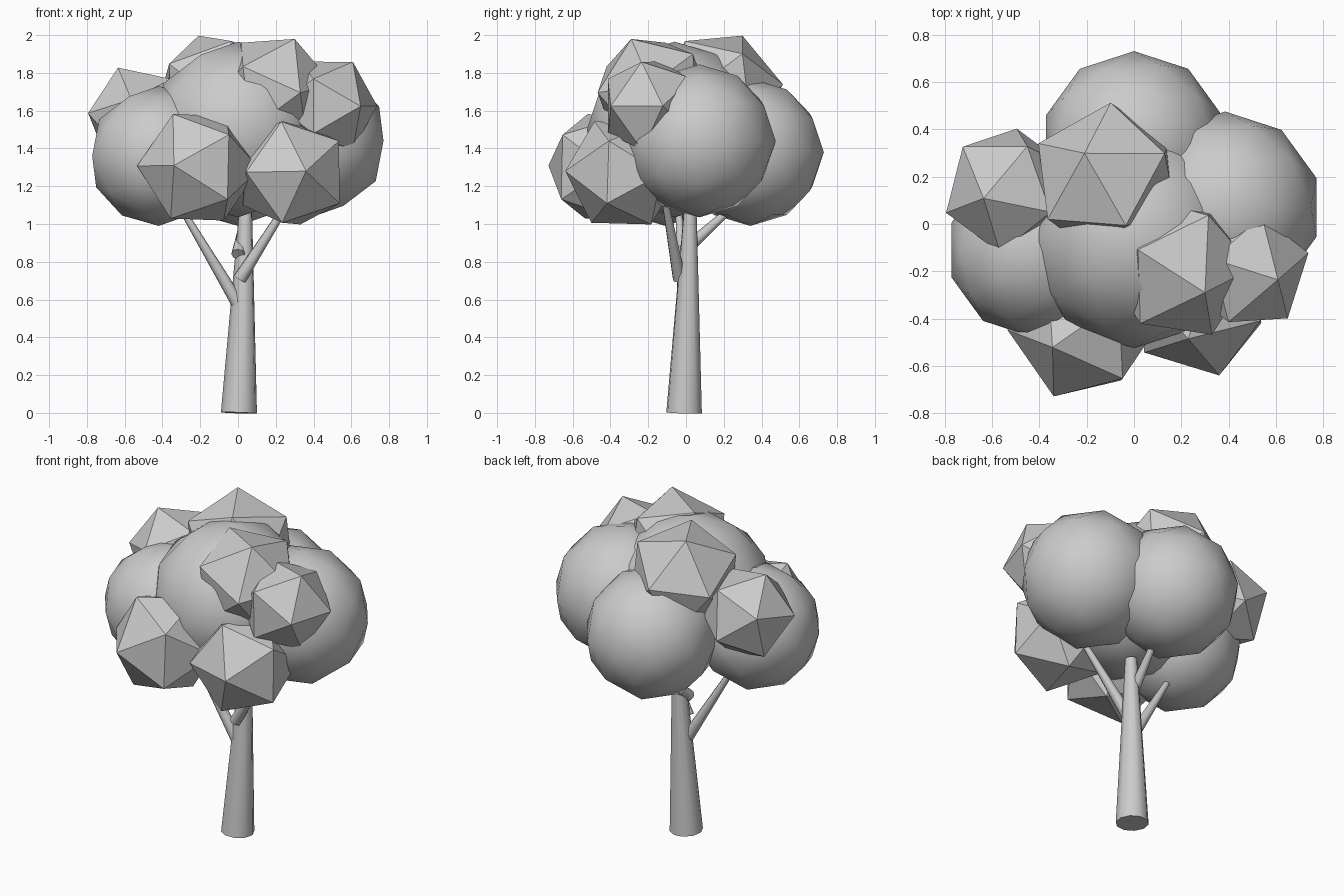
import bpy
import math
from mathutils import Matrix, Vector

cube = bpy.data.objects.get("Cube")
if cube:
    bpy.data.objects.remove(cube, do_unlink=True)

grey = bpy.data.materials.new("plain_grey")
grey.use_nodes = True
grey.diffuse_color = (0.6, 0.6, 0.6, 1)
grey.node_tree.nodes["Principled BSDF"].inputs["Base Color"].default_value = (0.6, 0.6, 0.6, 1)


def finish(name, smooth_angle=None):
    ob = bpy.context.object
    ob.name = name
    ob.data.materials.append(grey)
    if smooth_angle:
        bpy.ops.object.shade_smooth_by_angle(angle=math.radians(smooth_angle))
    return ob


def limb(name, start, end, r_start, r_end, sides):
    """Tapered round limb between two points."""
    a, b = Vector(start), Vector(end)
    bpy.ops.mesh.primitive_cone_add(
        vertices=sides, radius1=r_start, radius2=r_end, depth=(b - a).length,
        location=(a + b) / 2, rotation=(b - a).to_track_quat('Z', 'Y').to_euler())
    return finish(name, 60)


def round_clump(name, centre, radius):
    """Smooth ball of leaves."""
    bpy.ops.mesh.primitive_ico_sphere_add(subdivisions=2, radius=radius, location=centre)
    return finish(name, 60)


def faceted_clump(name, centre, radius, corner, next_corner):
    """Flat icosahedron turned so two neighbouring corners point at the given spots."""
    c = Vector(centre)
    z = (Vector(corner) - c).normalized()
    y = z.cross(Vector(next_corner) - c).normalized()
    x = y.cross(z)
    bpy.ops.mesh.primitive_ico_sphere_add(subdivisions=1, radius=radius)
    ob = finish(name)
    ob.matrix_world = Matrix.Translation(c) @ Matrix((x, y, z)).transposed().to_4x4()
    return ob


# Trunk and branches
limb("trunk", (0.005, -0.01, 0), (0.04, 0.022, 1.06), 0.096, 0.035, 10)
limb("right_branch", (0.0, -0.01, 0.58), (-0.31, -0.04, 1.1), 0.036, 0.016, 8)
limb("left_branch", (0.01, -0.035, 0.71), (0.27, -0.11, 1.12), 0.036, 0.018, 8)
limb("back_branch", (0.0, -0.03, 0.84), (0.05, 0.27, 1.11), 0.036, 0.016, 8)

# Smooth foliage
round_clump("right_foliage", (-0.42, -0.11, 1.36), 0.37)
round_clump("left_foliage", (0.385, 0.07, 1.44), 0.405)
round_clump("back_foliage", (0.0, 0.34, 1.38), 0.39)
round_clump("centre_foliage", (0.0, -0.06, 1.5), 0.465)

# Faceted foliage
faceted_clump("front_right_tuft", (-0.21, -0.43, 1.30), 0.325,
              (-0.34, -0.73, 1.31), (-0.015, -0.64, 1.49))
faceted_clump("front_left_tuft", (0.28, -0.335, 1.27), 0.315,
              (0.36, -0.64, 1.28), (0.045, -0.57, 1.275))
faceted_clump("upper_front_tuft", (0.19, -0.18, 1.70), 0.32,
              (0.30, -0.29, 1.98), (0.055, -0.135, 1.975))
faceted_clump("left_tuft", (0.47, -0.19, 1.625), 0.275,
              (0.607, -0.235, 1.857), (0.74, -0.12, 1.62))
faceted_clump("right_tuft", (-0.53, 0.14, 1.57), 0.28,
              (-0.63, 0.11, 1.815), (-0.785, 0.05, 1.565))
faceted_clump("crown_tuft", (-0.11, 0.18, 1.70), 0.335,
              (-0.21, 0.30, 2.0), (-0.03, -0.02, 2.0))
